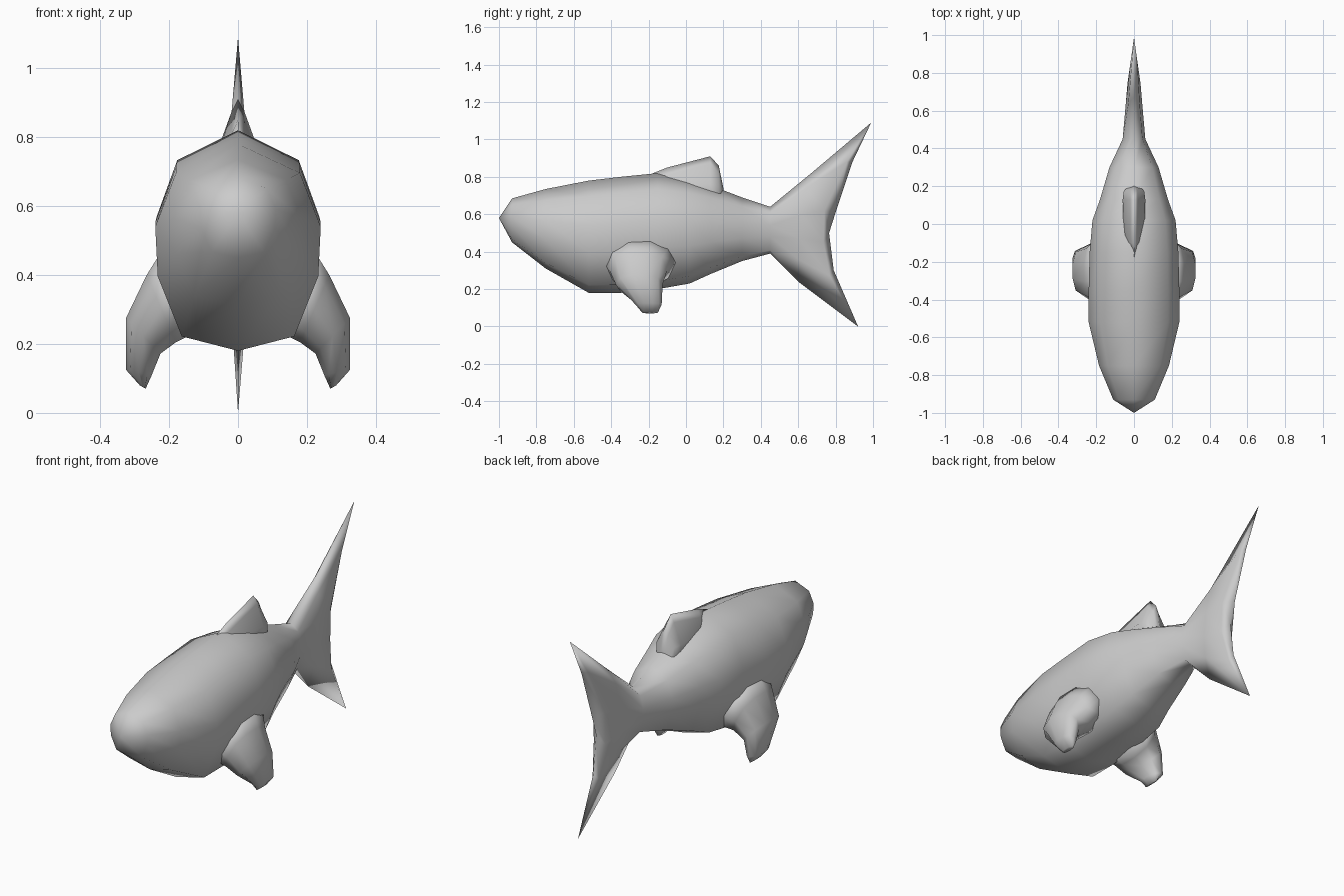
import bpy, bmesh, math
from mathutils import Vector

if "Cube" in bpy.data.objects:
    bpy.data.objects.remove(bpy.data.objects["Cube"])

grey = bpy.data.materials.new("pale grey")
grey.diffuse_color = (0.6, 0.6, 0.6, 1)
grey.use_nodes = True
grey.node_tree.nodes["Principled BSDF"].inputs["Base Color"].default_value = grey.diffuse_color


def loft(name, rings):
    """Skin a list of closed rings with equal point counts and cap both ends."""
    bm = bmesh.new()
    vs = [[bm.verts.new(p) for p in r] for r in rings]
    n = len(rings[0])
    for a, b in zip(vs, vs[1:]):
        for i in range(n):
            j = (i + 1) % n
            bm.faces.new((a[i], a[j], b[j], b[i]))
    bm.faces.new(vs[0])
    bm.faces.new(vs[-1][::-1])
    bmesh.ops.remove_doubles(bm, verts=bm.verts, dist=0.0005)
    bmesh.ops.dissolve_degenerate(bm, edges=bm.edges, dist=0.0005)
    bmesh.ops.recalc_face_normals(bm, faces=bm.faces)
    for f in bm.faces:
        f.smooth = True
    me = bpy.data.meshes.new(name)
    bm.to_mesh(me)
    bm.free()
    me.materials.append(grey)
    ob = bpy.data.objects.new(name, me)
    bpy.context.collection.objects.link(ob)
    return ob


def both_sides(half):
    """Close a top-to-bottom half ring (first and last point on x = 0)."""
    return half + [(-x, y, z) for x, y, z in half[-2:0:-1]]


# Body: stations of y, top, bottom, half width with one shared cross-section
section = [(0, 1), (.75, .86), (1, .6), (.97, .36), (.68, .07), (0, 0)]
stations = [(-1, .58, .58, 0), (-.93, .685, .45, .11), (-.75, .735, .31, .185),
            (-.52, .78, .18, .24), (-.35, .80, .18, .24), (-.15, .82, .20, .235),
            (.02, .79, .23, .22), (.13, .755, .28, .18), (.3, .69, .35, .13),
            (.45, .64, .39, .06)]
rings = [both_sides([(u * w, y, b + t * (top - b)) for u, t in section])
         for y, top, b, w in stations]

# Forked tail: middle, bevel line and trailing edge continue the body skin
tail = [
    [(0, .67, .82), (.03, .64, .74), (.045, .62, .60), (.045, .61, .47), (.03, .60, .36), (0, .60, .24)],
    [(0, .99, 1.09), (.018, .86, .88), (.035, .74, .62), (.035, .735, .45), (.018, .77, .27), (0, .92, 0)],
    [(0, .99, 1.09), (0, .89, .88), (0, .80, .61), (0, .765, .50), (0, .79, .30), (0, .92, 0)],
]
loft("body_and_tail", rings + [both_sides(r) for r in tail])

# Dorsal fin: thin ridge flaring into the back
fin = [(-.2, .81, .004), (-.1, .85, .018), (.13, .91, .02), (.175, .86, .018), (.2, .74, .01)]
loft("dorsal_fin", [both_sides([(0, y, z), (w, y, z - .04), (3 * w, y, min(.76, z - .08)),
                                (3 * w, y, .64), (0, y, .62)]) for y, z, w in fin])

# Pectoral fins: outer x,z / inner x,z / front y, back y from root to tip
pectoral = [(.215, .48, .13, .23, -.45, -.04), (.265, .40, .18, .205, -.41, -.10),
            (.325, .275, .225, .172, -.375, -.125), (.325, .125, .25, .11, -.27, -.13),
            (.285, .08, .268, .07, -.235, -.15)]


def fin_ring(ox, oz, ix, iz, y0, y1, side):
    pts = []
    for k in range(10):
        a = 2 * math.pi * k / 10
        c, s = math.cos(a), math.sin(a)
        t = .5 + .5 * math.copysign(abs(s) ** .8, s) / math.sin(math.radians(72)) ** .8
        y = (y0 + y1) / 2 + c * (y1 - y0) / 2
        pts.append(Vector((side * (ix + t * (ox - ix)), y, iz + t * (oz - iz))))
    return pts


for name, side in (("right_pectoral_fin", 1), ("left_pectoral_fin", -1)):
    loft(name, [fin_ring(*p, side) for p in pectoral])
